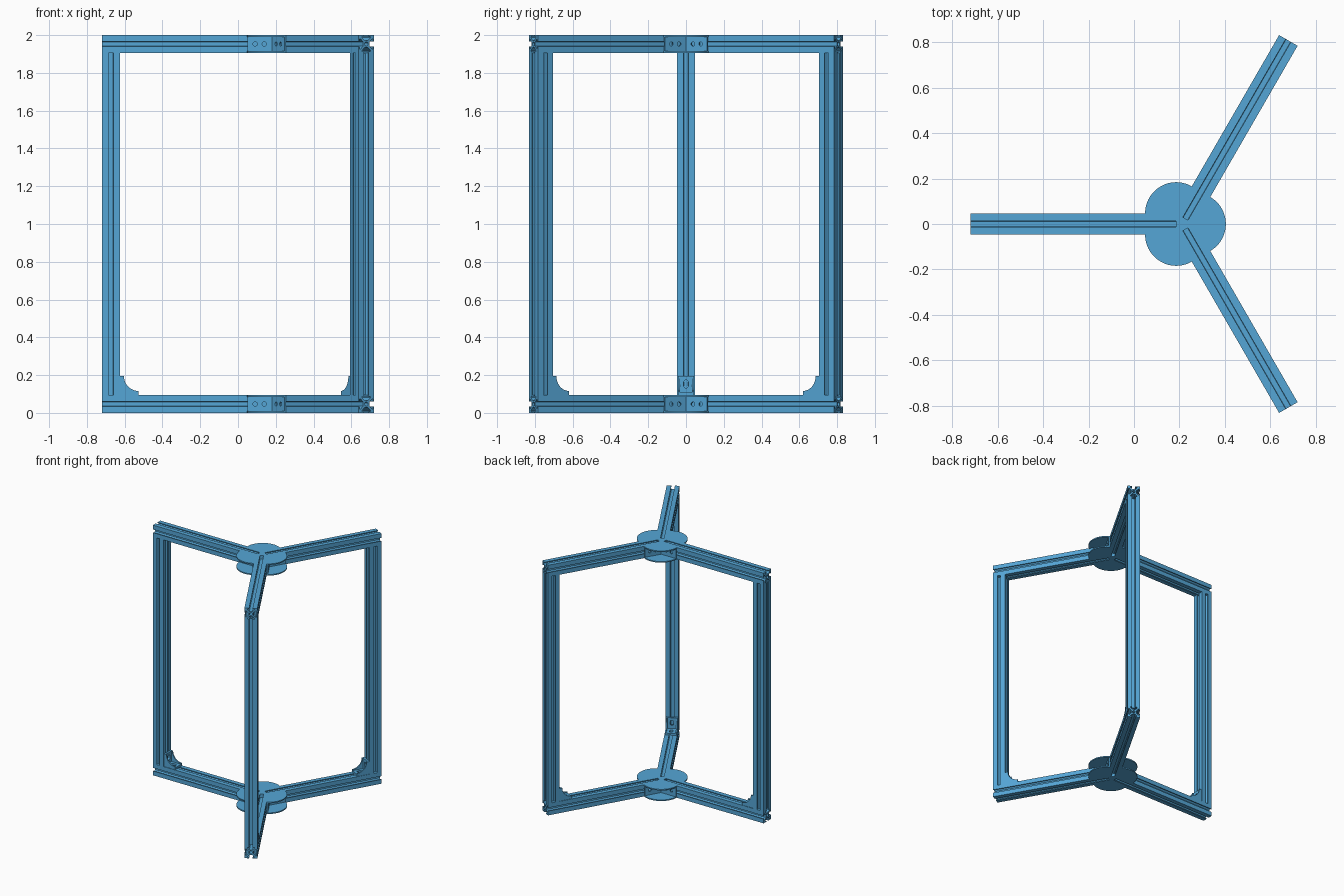
import bpy, bmesh, math
from mathutils import Matrix, Vector

if "Cube" in bpy.data.objects:
    bpy.data.objects.remove(bpy.data.objects["Cube"])

W = 0.094            # beam width
H = W / 2
CX = 0.213           # hub axis offset
R = 0.933            # arm reach from hub axis
INNER = H * math.tan(math.radians(30))
APEX = H / math.sin(math.radians(60))
X, Y, Z = Vector((1, 0, 0)), Vector((0, 1, 0)), Vector((0, 0, 1))

blue = bpy.data.materials.new("sky_blue")
blue.diffuse_color = (0.09, 0.38, 0.67, 1)
blue.use_nodes = True
blue.node_tree.nodes["Principled BSDF"].inputs["Base Color"].default_value = blue.diffuse_color


def arc(cx, cy, r, a0, a1, n):
    return [(cx + r * math.cos(math.radians(a0 + (a1 - a0) * i / n)),
             cy + r * math.sin(math.radians(a0 + (a1 - a0) * i / n))) for i in range(n + 1)]


def circle(cx, cy, r, n=20):
    return arc(cx, cy, r, 0, 360, n)[:-1]


def prism(name, loops, depth, base, o, x, y):
    """Extrude a flat outline (extra loops are holes) from o along x cross y."""
    cu = bpy.data.curves.new(name, 'CURVE')
    cu.dimensions = '2D'
    cu.fill_mode = 'BOTH'
    cu.extrude = depth / 2
    for loop in loops:
        sp = cu.splines.new('POLY')
        sp.points.add(len(loop) - 1)
        for p, (u, v) in zip(sp.points, loop):
            p.co = (u, v, 0, 1)
        sp.use_cyclic_u = True
    tmp = bpy.data.objects.new(name + "_outline", cu)
    bpy.context.scene.collection.objects.link(tmp)
    dg = bpy.context.evaluated_depsgraph_get()
    me = bpy.data.meshes.new_from_object(tmp.evaluated_get(dg))
    bpy.data.objects.remove(tmp)
    z = x.cross(y)
    rot = Matrix((x, y, z)).transposed().to_4x4()
    me.transform(base @ Matrix.Translation(Vector(o) + z * depth / 2) @ rot)
    bm = bmesh.new()
    bm.from_mesh(me)
    bmesh.ops.remove_doubles(bm, verts=bm.verts, dist=1e-5)
    bmesh.ops.recalc_face_normals(bm, faces=bm.faces)
    bm.to_mesh(me)
    bm.free()
    me.shade_smooth()
    me.set_sharp_from_angle(angle=math.radians(30))
    me.materials.clear()
    me.materials.append(blue)
    ob = bpy.data.objects.new(name, me)
    bpy.context.scene.collection.objects.link(ob)
    return ob


# T-slot beam section: one side, repeated four times, plus a core bore
side = [(15, 15), (4.1, 15), (4.1, 13), (8.25, 13), (8.25, 11), (3.6, 6.3),
        (-3.6, 6.3), (-8.25, 11), (-8.25, 13), (-4.1, 13), (-4.1, 15)]
section = []
for k in range(4):
    c, s = [(1, 0), (0, 1), (-1, 0), (0, -1)][k]
    section += [((u * c - v * s) * H / 15, (u * s + v * c) * H / 15) for u, v in side]
beam = [section, circle(0, 0, 0.011, 16)]

# corner bracket outlines
cheek = [[(0, 0), (0.1, 0)] + arc(0.1, 0.1, 0.078, 270, 180, 12) + [(0, 0.1)]]
slot = arc(0.068, 0, 0.012, -90, 90, 8) + arc(0.05, 0, 0.012, 90, 270, 8)
foot = [[(0, -0.033), (0.1, -0.033), (0.1, 0.033), (0, 0.033)], slot]

# hub outlines
T = 0.009
LOBE = 0.137
sector = [[(0, 0)] + arc(0, 0, LOBE, -60, 60, 24)]
wh = H - T
wall = [[(0, -wh), (LOBE - 0.002, -wh), (LOBE - 0.002, wh), (0, wh)],
        circle(0.047, 0, 0.011), circle(0.095, 0, 0.011)]
core = [[(APEX * math.cos(math.radians(t)), APEX * math.sin(math.radians(t)))
         for t in (0, 120, 240)]]

hub = Matrix.Translation((CX, 0, 0))
for level, z0 in (("lower", 0), ("upper", 2 - W)):
    prism(level + "_hub_core", core, W, hub, (0, 0, z0), X, Y)

for i, ang in enumerate((180, 60, -60), 1):
    arm = hub @ Matrix.Rotation(math.radians(ang), 4, 'Z')
    gap = hub @ Matrix.Rotation(math.radians(ang + 60), 4, 'Z')

    # upright beam
    prism(f"upright_{i}", beam, 2 - 2 * W, arm, (R - H, 0, W), X, Y)

    for level, z0 in (("lower", 0), ("upper", 2 - W)):
        # horizontal arm
        prism(f"{level}_arm_{i}", beam, R - INNER, arm, (INNER, 0, z0 + H), Y, Z)
        # hub bracket between two arms: two sector plates and two drilled walls
        for part, dz in (("bottom", 0), ("top", W - T)):
            prism(f"{level}_hub_{part}_plate_{i}", sector, T, gap, (APEX, 0, z0 + dz), X, Y)
        for s in (1, -1):
            d = Vector((0.5, s * math.sin(math.radians(60)), 0))
            prism(f"{level}_hub_wall_{i}_{'a' if s > 0 else 'b'}", wall, T, gap,
                  (APEX, 0, z0 + H), d, Z * s)

    # corner bracket at the foot of the upright
    corner = (R - W, 0, W)
    for y0, n in ((-0.043, "a"), (0.033, "b")):
        prism(f"corner_cheek_{i}_{n}", cheek, 0.01, arm, (R - W, y0, W), -X, Z)
    prism(f"corner_base_{i}", foot, 0.015, arm, corner, -X, -Y)
    prism(f"corner_back_{i}", foot, 0.015, arm, corner, Z, Y)
